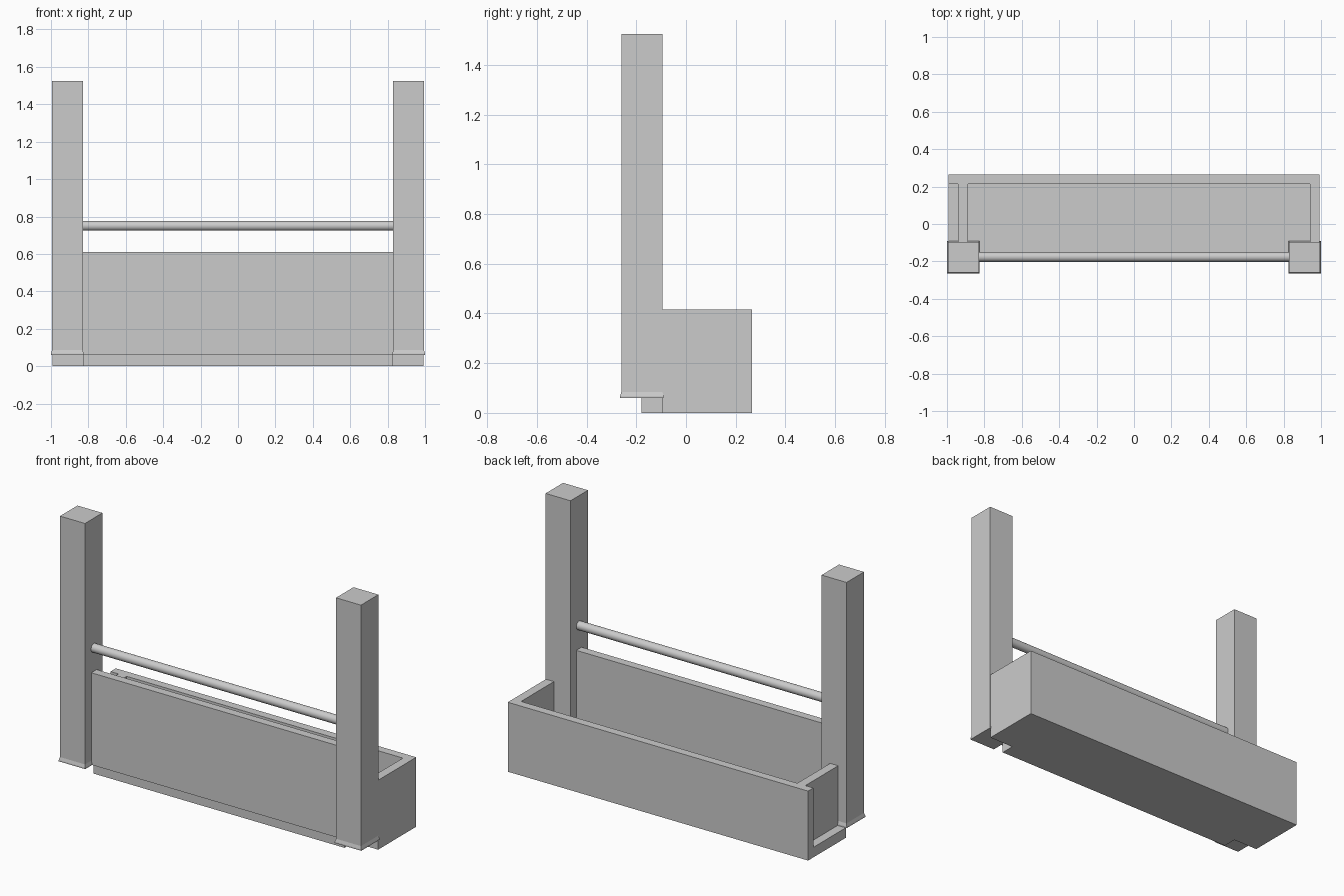
import bpy, bmesh, math

if "Cube" in bpy.data.objects:
    bpy.data.objects.remove(bpy.data.objects["Cube"])


def make_object(name, bm):
    bmesh.ops.recalc_face_normals(bm, faces=bm.faces[:])
    me = bpy.data.meshes.new(name)
    bm.to_mesh(me)
    bm.free()
    ob = bpy.data.objects.new(name, me)
    bpy.context.collection.objects.link(ob)
    return ob


def box(name, x0, x1, y0, y1, z0, z1):
    bm = bmesh.new()
    bmesh.ops.create_cube(bm, size=1)
    for v in bm.verts:
        v.co = ((x0 + x1) / 2 + v.co.x * (x1 - x0),
                (y0 + y1) / 2 + v.co.y * (y1 - y0),
                (z0 + z1) / 2 + v.co.z * (z1 - z0))
    return make_object(name, bm)


def prism(name, outline, z0, z1):
    bm = bmesh.new()
    face = bm.faces.new([bm.verts.new((x, y, z0)) for x, y in outline])
    ext = bmesh.ops.extrude_face_region(bm, geom=[face])
    for v in ext["geom"]:
        if isinstance(v, bmesh.types.BMVert):
            v.co.z = z1
    return make_object(name, bm)


def post(name, cx, cy):
    # Square post with a slightly flared foot
    bm = bmesh.new()
    rings = []
    for z, h in ((0.06, 0.0875), (0.068, 0.0875), (0.085, 0.0825), (1.525, 0.0825)):
        rings.append([bm.verts.new((cx + sx * h, cy + sy * h, z))
                      for sx, sy in ((-1, -1), (1, -1), (1, 1), (-1, 1))])
    for a, b in zip(rings, rings[1:]):
        for i in range(4):
            j = (i + 1) % 4
            bm.faces.new((a[i], a[j], b[j], b[i]))
    bm.faces.new(rings[0][::-1])
    bm.faces.new(rings[-1])
    return make_object(name, bm)


# Floor board, notched at the front corners around the posts
prism("floor_board", [(-0.993, -0.095), (-0.83, -0.095), (-0.83, -0.18), (0.83, -0.18),
                      (0.83, -0.095), (0.993, -0.095), (0.993, 0.265), (-0.993, 0.265)],
      0.0, 0.06)

# Walls of the box; the left wall sits inset from the end
box("front_panel", -0.83, 0.83, -0.20, -0.15, 0.06, 0.61)
box("back_panel", -0.993, 0.993, 0.215, 0.265, 0.06, 0.415)
box("left_panel", -0.94, -0.887, -0.095, 0.215, 0.06, 0.415)
box("right_panel", 0.94, 0.993, -0.095, 0.215, 0.06, 0.415)

# Tall corner posts
for side, label in ((-1, "left"), (1, "right")):
    post(label + "_post", side * 0.9125, -0.1775)

# Round rail between the posts
bpy.ops.mesh.primitive_cylinder_add(vertices=32, radius=0.026, depth=1.66,
                                    location=(0, -0.176, 0.75),
                                    rotation=(0, math.pi / 2, 0))
rail = bpy.context.object
rail.name = "rail"
bpy.ops.object.shade_smooth_by_angle()
